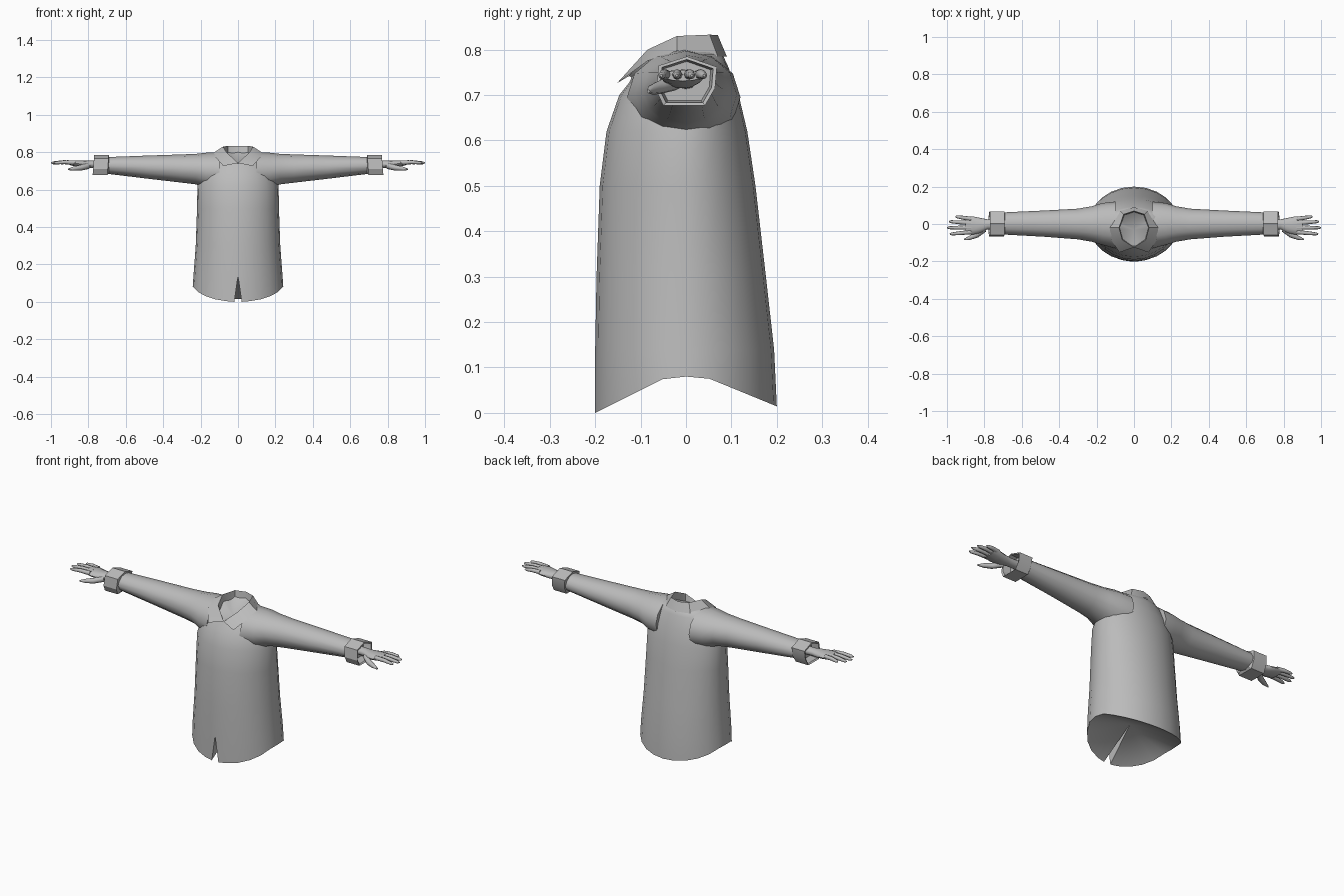
import bpy, bmesh, math
from mathutils import Vector

if "Cube" in bpy.data.objects:
    bpy.data.objects.remove(bpy.data.objects["Cube"])

grey = bpy.data.materials.new("plain grey")
grey.diffuse_color = (0.50, 0.50, 0.50, 1)
grey.use_nodes = True
grey.node_tree.nodes["Principled BSDF"].inputs["Base Color"].default_value = grey.diffuse_color


def finish(name, bm, mirror=False, angle=40, recalc=True):
    if recalc:
        bmesh.ops.recalc_face_normals(bm, faces=bm.faces)
    me = bpy.data.meshes.new(name)
    bm.to_mesh(me)
    bm.free()
    ob = bpy.data.objects.new(name, me)
    bpy.context.collection.objects.link(ob)
    me.materials.append(grey)
    bpy.ops.object.select_all(action='DESELECT')
    ob.select_set(True)
    bpy.context.view_layer.objects.active = ob
    bpy.ops.object.shade_smooth_by_angle(angle=math.radians(angle))
    if mirror:
        ob.modifiers.new("both sides", 'MIRROR')
    return ob


def loft(bm, rings, closed=True, caps=True):
    rows = [[bm.verts.new(p) for p in r] for r in rings]
    n = len(rows[0])
    for a, b in zip(rows, rows[1:]):
        for i in range(n if closed else n - 1):
            j = (i + 1) % n
            bm.faces.new((a[i], a[j], b[j], b[i]))
    if caps:
        bm.faces.new(rows[0][::-1])
        bm.faces.new(rows[-1])
    return rows


def oval(x, y, z, ry, rz, n=12):
    # Cross-section of an arm or palm, facing along x
    return [(x, y + ry * math.cos(2 * math.pi * i / n),
             z + rz * math.sin(2 * math.pi * i / n)) for i in range(n)]


# Shirt body: height, half width, front y, back y, forward slope
sections = [
    (0.08, 0.242, -0.20, 0.20, 0), (0.14, 0.238, -0.20, 0.194, 0),
    (0.30, 0.226, -0.197, 0.176, 0), (0.50, 0.219, -0.19, 0.153, 0),
    (0.62, 0.217, -0.175, 0.135, 0), (0.70, 0.195, -0.147, 0.116, 0),
    (0.765, 0.16, -0.125, 0.092, 0.3), (0.79, 0.13, -0.118, 0.08, 0.4),
    (0.80, 0.08, -0.11, 0.065, 0.5)]
N = 24
bm = bmesh.new()
rows = []
for k, (z, hx, yf, yb, slope) in enumerate(sections):
    row = []
    for i in range(N):
        a = 2 * math.pi * i / N
        c, s = -math.cos(a), math.sin(a)
        y = (-yf if c < 0 else yb) * c
        zz = z - slope * max(0, -y)
        x = hx * s
        if k == 0:  # curved shirt-tail hem, with a front slit
            zz = 0.08 - max(0, abs(y) - 0.04) * (0.5 if y < 0 else 0.41)
            x = 0.02 if i == 0 else x
        row.append(bm.verts.new((x, y, zz)))
    row.append(bm.verts.new((-0.02, -0.20, 0)) if k == 0 else row[0])
    rows.append(row)
for a, b in zip(rows, rows[1:]):
    for i in range(N):
        bm.faces.new((a[i], a[i + 1], b[i + 1], b[i]))
# Hollow underside and hollow neck
under = bm.verts.new((0, -0.03, 0.14))
neck = bm.verts.new((0, -0.03, 0.73))
for i in range(N):
    bm.faces.new((rows[0][i + 1], rows[0][i], under))
    bm.faces.new((rows[-1][i], rows[-1][i + 1], neck))
bm.faces.new((rows[0][0], rows[1][0], under))
bm.faces.new((rows[1][0], rows[0][N], under))
finish("shirt_body", bm, angle=45)

# Sleeves
bm = bmesh.new()
loft(bm, [oval(x, y, (lo + hi) / 2, ry, (hi - lo) / 2) for x, y, lo, hi, ry in (
    (0.10, -0.005, 0.59, 0.80, 0.125), (0.17, 0, 0.605, 0.797, 0.112),
    (0.225, 0, 0.628, 0.791, 0.095), (0.30, 0, 0.637, 0.788, 0.082),
    (0.48, 0.002, 0.658, 0.782, 0.07), (0.72, 0.003, 0.687, 0.773, 0.058))])
finish("sleeve", bm, True)

# Turned-back cuffs with a recessed opening
bm = bmesh.new()
outline = [(-0.05, 0.677), (0.042, 0.677), (0.064, 0.715), (0.068, 0.762),
           (0.002, 0.785), (-0.06, 0.765), (-0.066, 0.71)]


def cuff_ring(x, k):
    return [(x - 0.08 * (z - 0.73) * (k == 1), y * k, 0.73 + (z - 0.73) * k) for y, z in outline]


loft(bm, [cuff_ring(0.69, 0.8), cuff_ring(0.695, 1), cuff_ring(0.773, 1),
          cuff_ring(0.771, 0.88), cuff_ring(0.73, 0.8)])
finish("cuff", bm, True, 30)

# Palms
bm = bmesh.new()
loft(bm, [oval(*r) for r in (
    (0.72, 0, 0.735, 0.026, 0.022), (0.785, -0.002, 0.735, 0.027, 0.02),
    (0.82, -0.008, 0.735, 0.040, 0.02), (0.86, -0.008, 0.739, 0.048, 0.017),
    (0.90, -0.007, 0.743, 0.046, 0.012))])
finish("palm", bm, True, 50)


def digit(name, pts, radii, n=8):
    bm = bmesh.new()
    pts = [Vector(p) for p in pts]
    d = (pts[-1] - pts[0]).normalized()
    side = d.cross(Vector((0, 0, 1))).normalized()
    up = side.cross(d)
    loft(bm, [[p + r * (math.cos(t) * side + math.sin(t) * up)
               for t in (2 * math.pi * i / n for i in range(n))]
              for p, r in zip(pts, radii)])
    finish(name, bm, True, 50)


# Fingers: base y, tip y, tip x
for name, y0, y1, tip in (("index_finger", -0.043, -0.054, 0.985),
                          ("middle_finger", -0.019, -0.020, 1.0),
                          ("ring_finger", 0.005, 0.013, 0.99),
                          ("little_finger", 0.027, 0.040, 0.955)):
    b, e = Vector((0.87, y0, 0.744)), Vector((tip, y1, 0.743))
    digit(name, [b, b.lerp(e, 0.5) + Vector((0, 0, 0.003)), b.lerp(e, 0.9), e],
          (0.012, 0.0105, 0.008, 0.003))
digit("thumb", [(0.80, -0.025, 0.728), (0.84, -0.058, 0.717), (0.88, -0.075, 0.712),
                (0.908, -0.083, 0.708)], (0.018, 0.015, 0.011, 0.004))

# Folded collar: stand foot, fold line and outer edge, from the back to the front point
bm = bmesh.new()
foot = [(0, 0.06, 0.77), (0.05, 0.045, 0.77), (0.076, -0.02, 0.77), (0.06, -0.08, 0.75), (0, -0.115, 0.735)]
fold = [(0, 0.07, 0.832), (0.055, 0.052, 0.833), (0.08, -0.02, 0.83), (0.062, -0.085, 0.80), (0, -0.125, 0.742)]
edge = [(0, 0.09, 0.785), (0.075, 0.07, 0.785), (0.13, -0.02, 0.797), (0.122, -0.085, 0.775), (0.078, -0.152, 0.726)]
loft(bm, [foot, fold, edge], closed=False, caps=False)
finish("collar", bm, True, 35)
